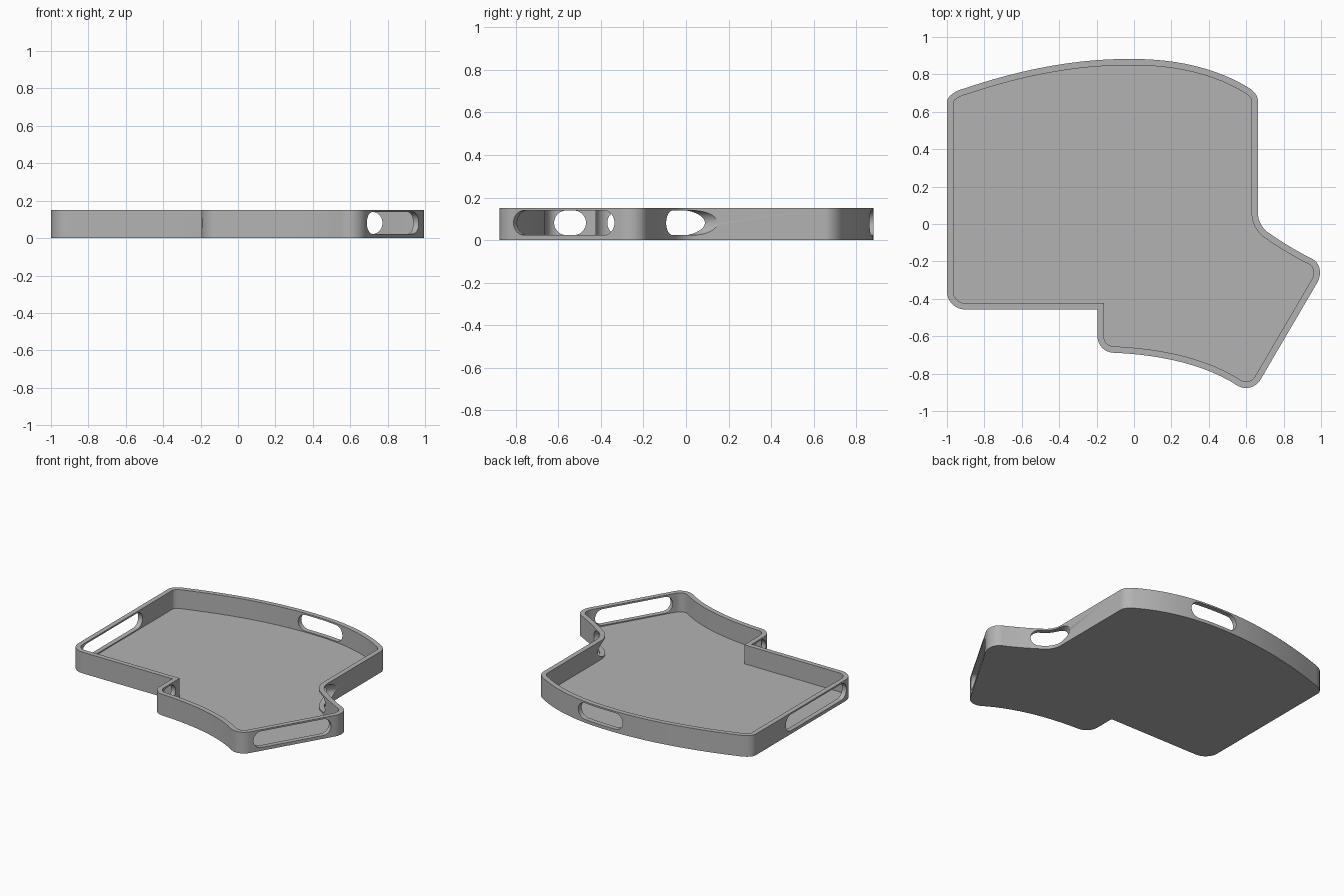
import bpy, bmesh, math
from mathutils import Vector

HEIGHT, FLOOR, WALL = 0.15, 0.016, 0.034

cube = bpy.data.objects.get("Cube")
if cube:
    bpy.data.objects.remove(cube, do_unlink=True)

grey = bpy.data.materials.new("plain grey")
grey.use_nodes = True
grey.diffuse_color = (0.45, 0.45, 0.45, 1)
grey.node_tree.nodes["Principled BSDF"].inputs["Base Color"].default_value = grey.diffuse_color


def arc(a, c, b, steps=12):
    """Conic arc from a to b with tangents meeting at c."""
    a, c, b = Vector(a), Vector(c), Vector(b)
    w = math.cos((c - a).angle(b - c) / 2)
    out = []
    for i in range(steps + 1):
        t = i / steps
        k = ((1 - t) ** 2, 2 * w * t * (1 - t), t * t)
        out.append((a * k[0] + c * k[1] + b * k[2]) / sum(k))
    return out


def inset(loop, dist):
    """Offset a counter-clockwise loop inwards with mitred corners."""
    out = []
    for i, p in enumerate(loop):
        d1 = (p - loop[i - 1]).normalized()
        d2 = (loop[(i + 1) % len(loop)] - p).normalized()
        n1, n2 = Vector((-d1.y, d1.x)), Vector((-d2.y, d2.x))
        out.append(p + (n1 + n2) * dist / (1 + n1.dot(n2)))
    return out


def make_object(name, bm):
    bmesh.ops.recalc_face_normals(bm, faces=bm.faces)
    mesh = bpy.data.meshes.new(name)
    bm.to_mesh(mesh)
    bm.free()
    mesh.materials.append(grey)
    obj = bpy.data.objects.new(name, mesh)
    bpy.context.collection.objects.link(obj)
    return obj


# Outline, counter-clockwise from the front right corner
spans = [
    arc((-1, -.36), (-1, -.457), (-.903, -.457)),
    [Vector((-.195, -.457))],
    arc((-.195, -.6), (-.195, -.682), (-.115, -.688)),
    arc((-.115, -.688), (.31, -.705), (.553, -.864)),
    arc((.553, -.864), (.635, -.914), (.68, -.826)),
    arc((.976, -.32), (1.038, -.225), (.95, -.185)),
    arc((.95, -.185), (.83, -.125), (.71, -.04)),
    arc((.71, -.04), (.663, 0), (.663, .056)),
    arc((.663, .655), (.663, .702), (.607, .732)),
    arc((.607, .732), (.36, .882), (0, .882)),
    arc((0, .882), (-.42, .89), (-.906, .725)),
    arc((-.906, .725), (-1, .702), (-1, .65)),
]
outline = []
for p in (p for span in spans for p in span):
    if not outline or (p - outline[-1]).length > 1e-4:
        outline.append(p)
inner = inset(outline, WALL)

# Tray: outer wall, rim, inner wall, floor and underside
bm = bmesh.new()
rings = [[bm.verts.new((p.x, p.y, z)) for p in loop] for loop, z in
         ((outline, 0), (outline, HEIGHT), (inner, HEIGHT), (inner, FLOOR))]
for lower, upper in zip(rings, rings[1:]):
    for i in range(len(lower)):
        bm.faces.new((lower[i - 1], lower[i], upper[i], upper[i - 1]))
bm.faces.new(rings[0])
bm.faces.new(rings[-1])
tray = make_object("tray", bm)

# Hand slots: centre, direction along the slot in degrees, length, depth of cut
slots = [
    ((-.98, -.03), 90, .68, .12),
    ((-.18, -.545), 90, .15, .12),
    ((.83, -.575), 59.7, .55, .14),
    ((.70, -.018), -30, .23, .36),
    ((.06, .862), -2, .36, .14),
]
RADIUS, MIDDLE = .058, .081
bm = bmesh.new()
for centre, angle, length, depth in slots:
    along = Vector((math.cos(math.radians(angle)), math.sin(math.radians(angle)), 0))
    across = Vector((-along.y, along.x, 0))
    mid = Vector((*centre, MIDDLE))
    ends = []
    for side in (-1, 1):
        ring = []
        for i in range(32):
            a = math.tau * (i + .5) / 32
            shift = math.copysign(length / 2 - RADIUS, math.cos(a))
            ring.append(bm.verts.new(mid + across * side * depth / 2
                                     + along * (shift + RADIUS * math.cos(a))
                                     + Vector((0, 0, RADIUS * math.sin(a)))))
        bm.faces.new(ring)
        ends.append(ring)
    for i in range(32):
        bm.faces.new((ends[0][i - 1], ends[0][i], ends[1][i], ends[1][i - 1]))
cutter = make_object("slot_cutter", bm)
cutter.hide_render = True

cut = tray.modifiers.new("hand slots", 'BOOLEAN')
cut.operation = 'DIFFERENCE'
cut.solver = 'EXACT'
cut.object = cutter

bpy.ops.object.select_all(action='DESELECT')
tray.select_set(True)
bpy.context.view_layer.objects.active = tray
bpy.ops.object.modifier_apply(modifier=cut.name)
bpy.data.objects.remove(cutter, do_unlink=True)
bpy.ops.object.shade_smooth_by_angle(angle=math.radians(30))
